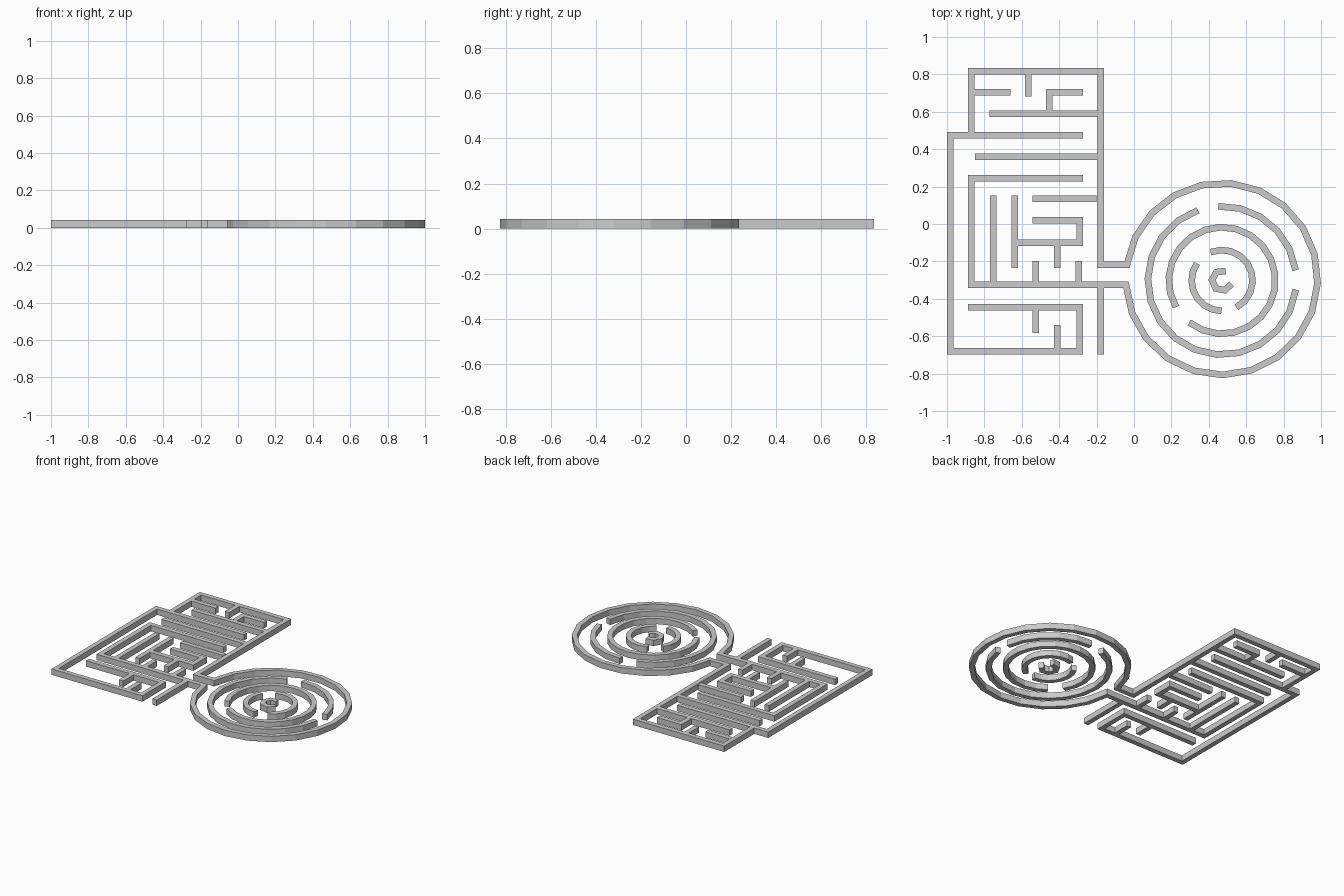
import bpy, bmesh
from math import sin, cos, asin, radians, pi
from mathutils import Vector

if "Cube" in bpy.data.objects:
    bpy.data.objects.remove(bpy.data.objects["Cube"])

H, W = 0.042, 0.035  # wall height and thickness


def add_wall(bm, pts):
    """Extruded wall of constant thickness along an open mitred path."""
    p = [Vector(q) for q in pts]
    dirs = [(b - a).normalized() for a, b in zip(p, p[1:])]
    rows = []
    for i, q in enumerate(p):
        d0, d1 = dirs[max(i - 1, 0)], dirs[min(i, len(dirs) - 1)]
        n0, n1 = Vector((-d0.y, d0.x)), Vector((-d1.y, d1.x))
        m = (n0 + n1).normalized()
        off = m * (W / 2 / m.dot(n0))
        l, r = q + off, q - off
        rows.append([bm.verts.new((v.x, v.y, z))
                     for v, z in ((l, 0), (r, 0), (r, H), (l, H))])
    for a, b in zip(rows, rows[1:]):
        for k in range(4):
            j = (k + 1) % 4
            bm.faces.new((a[k], a[j], b[j], b[k]))
    bm.faces.new(rows[0][::-1])
    bm.faces.new(rows[-1])


def build(name, paths):
    bm = bmesh.new()
    for pts in paths:
        add_wall(bm, pts)
    bmesh.ops.recalc_face_normals(bm, faces=bm.faces)
    me = bpy.data.meshes.new(name)
    bm.to_mesh(me)
    bm.free()
    ob = bpy.data.objects.new(name, me)
    bpy.context.collection.objects.link(ob)
    return ob


def arc(r, a0, a1, n, cx=0.471, cy=-0.302):
    """Points on a circle from a0 to a1 degrees in n straight segments."""
    angs = [radians(a0 + (a1 - a0) * i / n) for i in range(n + 1)]
    return [(cx + r * cos(a), cy + r * sin(a)) for a in angs]


# Outer boundary: upper room, corridor, big round room, corridor, inner room
R, CY, Y1, Y2 = 0.513, -0.294, -0.218, -0.325
start = 180 - asin((Y1 - CY) / R) * 180 / pi
end = -180 - asin((Y2 - CY) / R) * 180 / pi
boundary = [(-0.871, 0.491), (-0.871, 0.816), (-0.177, 0.816), (-0.177, Y1)]
boundary += arc(R, start, end, 20, 0.469, CY)
boundary += [(-0.871, Y2), (-0.871, 0.244), (-0.273, 0.244)]
build("boundary_wall", [boundary])

# Lower left room wall, wrapping round to its inner shelf
build("lower_room_wall", [
    [(-0.273, 0.474), (-0.982, 0.474), (-0.982, -0.68), (-0.291, -0.68),
     (-0.291, -0.446), (-0.888, -0.446)],
    [(-0.177, -0.342), (-0.177, -0.698)],
])

# Short partitions of the rectangular maze
build("upper_partitions", [
    [(-0.853, 0.704), (-0.66, 0.704)],
    [(-0.565, 0.80), (-0.565, 0.682)],
    [(-0.273, 0.704), (-0.452, 0.704), (-0.452, 0.608)],
    [(-0.773, 0.59), (-0.194, 0.59)],
    [(-0.85, 0.36), (-0.194, 0.36)],
])
build("middle_partitions", [
    [(-0.543, 0.134), (-0.20, 0.134)],
    [(-0.543, 0.019), (-0.291, 0.019), (-0.291, -0.1), (-0.62, -0.1)],
    [(-0.637, 0.152), (-0.637, -0.235)],
    [(-0.752, 0.152), (-0.752, -0.308)],
    [(-0.41, -0.117), (-0.41, -0.235)],
    [(-0.525, -0.197), (-0.525, -0.308)],
    [(-0.295, -0.197), (-0.295, -0.308)],
])
build("lower_partitions", [
    [(-0.525, -0.463), (-0.525, -0.583)],
    [(-0.41, -0.54), (-0.41, -0.663)],
])

# Concentric broken rings of the round maze
build("ring_large", [arc(0.397, 8, 93, 5), arc(0.397, 109, 353, 14)])
build("ring_medium", [arc(0.285, 232, 570, 20)])
build("ring_small", [arc(0.163, 146, 269, 7), arc(0.163, -62, 112, 9)])
build("ring_core", [arc(0.054, 70, 340, 5)])
